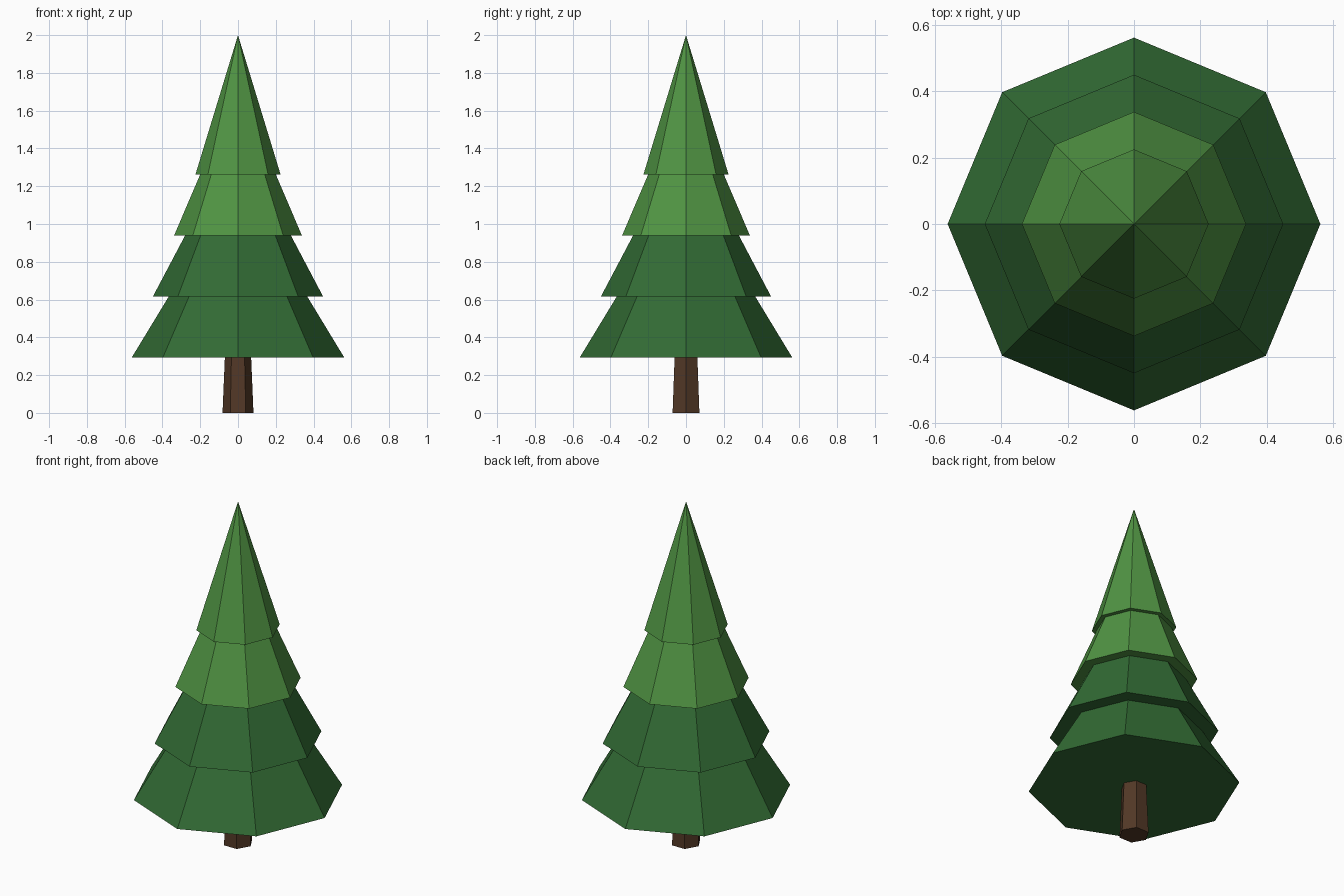
import bpy
import bmesh
from mathutils import Matrix

cube = bpy.data.objects.get("Cube")
if cube:
    bpy.data.objects.remove(cube, do_unlink=True)


def material(name, rgb):
    """Flat material from an 0-255 colour, stored as linear values."""
    linear = [((c / 255 + 0.055) / 1.055) ** 2.4 for c in rgb]
    mat = bpy.data.materials.new(name)
    mat.use_nodes = True
    mat.diffuse_color = (*linear, 1)
    bsdf = next(n for n in mat.node_tree.nodes if n.type == "BSDF_PRINCIPLED")
    bsdf.inputs["Base Color"].default_value = (*linear, 1)
    bsdf.inputs["Roughness"].default_value = 0.9
    return mat


def tapered(name, sides, bottom, top, z0, z1, mat):
    """Flat-shaded cone or frustum with a corner on the +x axis."""
    bm = bmesh.new()
    bmesh.ops.create_cone(bm, cap_ends=True, segments=sides, radius1=bottom,
                          radius2=top, depth=z1 - z0,
                          matrix=Matrix.Translation((0, 0, (z0 + z1) / 2)))
    # Turn a corner onto the x axis, whatever the starting angle
    corner = max(bm.verts, key=lambda v: v.co.x)
    angle = corner.co.xy.angle_signed((1, 0))
    bmesh.ops.rotate(bm, verts=bm.verts, matrix=Matrix.Rotation(-angle, 3, "Z"))
    bmesh.ops.remove_doubles(bm, verts=bm.verts, dist=0.0001)
    mesh = bpy.data.meshes.new(name)
    bm.to_mesh(mesh)
    bm.free()
    mesh.materials.append(mat)
    obj = bpy.data.objects.new(name, mesh)
    bpy.context.collection.objects.link(obj)
    return obj


bark = material("brown bark", (82, 56, 38))
dark = material("dark green needles", (50, 107, 52))
light = material("light green needles", (80, 148, 67))

# Six-sided trunk, running slightly into the lowest tier
tapered("trunk", 6, 0.082, 0.068, 0, 0.33, bark)

# Eight-sided foliage tiers: name, base radius, base height, tip height, colour
tiers = [
    ("bottom_tier", 0.562, 0.294, 1.22, dark),
    ("lower_tier", 0.45, 0.617, 1.47, dark),
    ("upper_tier", 0.338, 0.94, 1.73, light),
    ("top_tier", 0.225, 1.263, 2.0, light),
]
for name, radius, base, tip, mat in tiers:
    tapered(name, 8, radius, 0, base, tip, mat)
